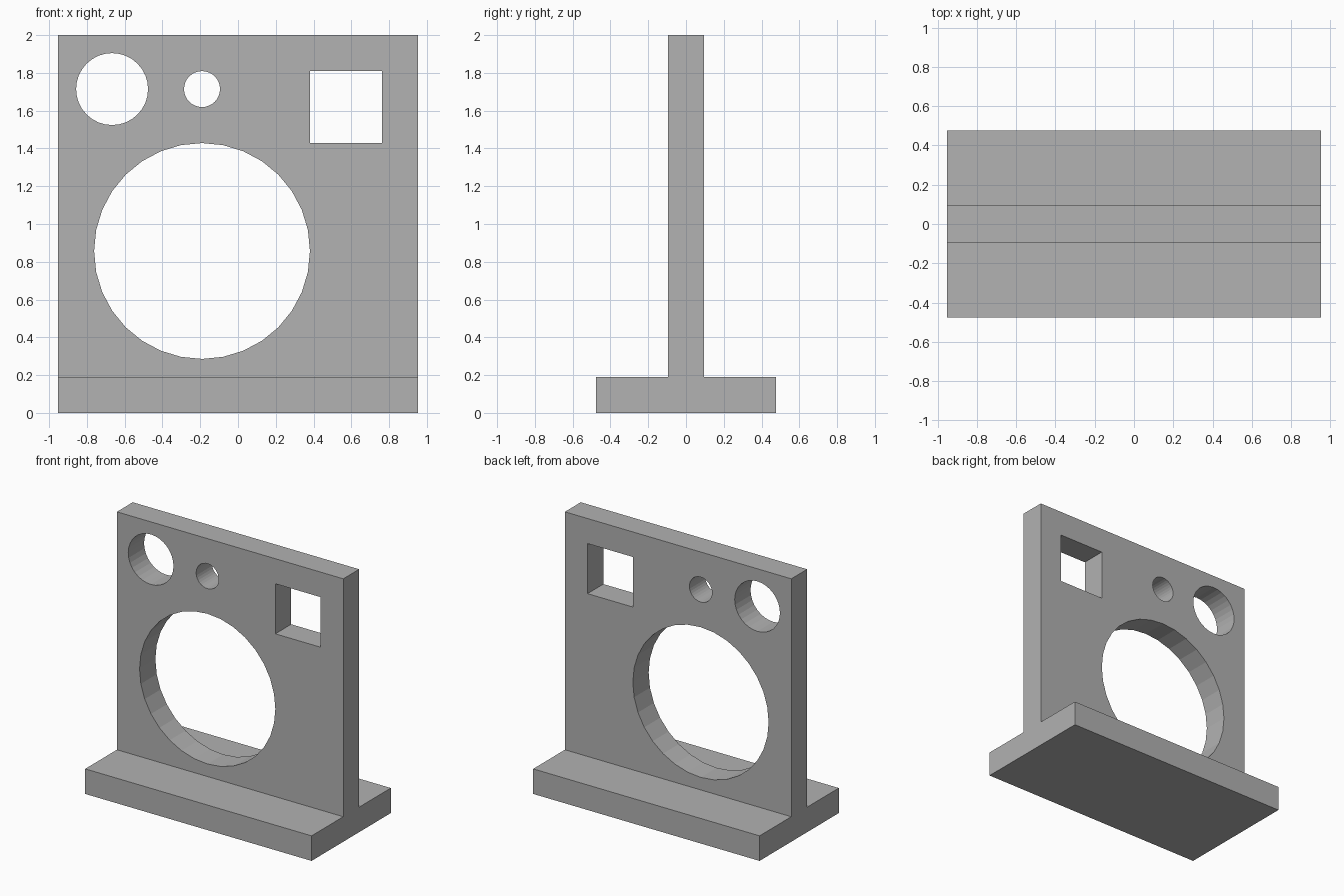
import bpy
import bmesh
import math
from mathutils import Matrix

cube = bpy.data.objects.get("Cube")
if cube:
    bpy.data.objects.remove(cube, do_unlink=True)

U = 2 / 21                      # one design unit; the panel is 21 units tall
WIDTH, DEPTH, HEIGHT, THICK = 20 * U, 10 * U, 21 * U, 2 * U

grey = bpy.data.materials.new("plain grey")
grey.use_nodes = True
colour = (0.445, 0.445, 0.445, 1)
grey.diffuse_color = colour
grey.node_tree.nodes["Principled BSDF"].inputs["Base Color"].default_value = colour


def add_object(name, bm):
    bmesh.ops.recalc_face_normals(bm, faces=bm.faces)
    mesh = bpy.data.meshes.new(name)
    bm.to_mesh(mesh)
    bm.free()
    mesh.materials.append(grey)
    obj = bpy.data.objects.new(name, mesh)
    bpy.context.collection.objects.link(obj)
    return obj


def round_cutter(name, x, z, radius):
    bm = bmesh.new()
    place = Matrix.Translation((x * U, 0, z * U)) @ Matrix.Rotation(math.pi / 2, 4, "X")
    bmesh.ops.create_cone(bm, cap_ends=True, segments=32, radius1=radius * U,
                          radius2=radius * U, depth=2 * THICK, matrix=place)
    return add_object(name, bm)


def square_cutter(name, x, z, size):
    bm = bmesh.new()
    place = Matrix.Translation((x * U, 0, z * U)) @ Matrix.Diagonal((size * U, 2 * THICK, size * U, 1))
    bmesh.ops.create_cube(bm, size=1, matrix=place)
    return add_object(name, bm)


# Upright panel and foot as one T-shaped profile, swept along x
half = [(DEPTH / 2, 0), (DEPTH / 2, THICK), (THICK / 2, THICK), (THICK / 2, HEIGHT)]
profile = half + [(-y, z) for y, z in reversed(half)]
bm = bmesh.new()
end = bm.faces.new([bm.verts.new((-WIDTH / 2, y, z)) for y, z in profile])
swept = bmesh.ops.extrude_face_region(bm, geom=[end], use_keep_orig=True)["geom"]
bmesh.ops.translate(bm, vec=(WIDTH, 0, 0),
                    verts=[v for v in swept if isinstance(v, bmesh.types.BMVert)])
panel = add_object("panel_stand", bm)

# Openings through the panel
cutters = [
    round_cutter("large_hole_cutter", -2, 9, 6),
    round_cutter("medium_hole_cutter", -7, 18, 2),
    round_cutter("small_hole_cutter", -2, 18, 1),
    square_cutter("square_hole_cutter", 6, 17, 4),
]
bpy.context.view_layer.objects.active = panel
for cutter in cutters:
    cut = panel.modifiers.new(cutter.name, "BOOLEAN")
    cut.operation = "DIFFERENCE"
    cut.solver = "EXACT"
    cut.object = cutter
    bpy.ops.object.modifier_apply(modifier=cut.name)
    bpy.data.objects.remove(cutter, do_unlink=True)
